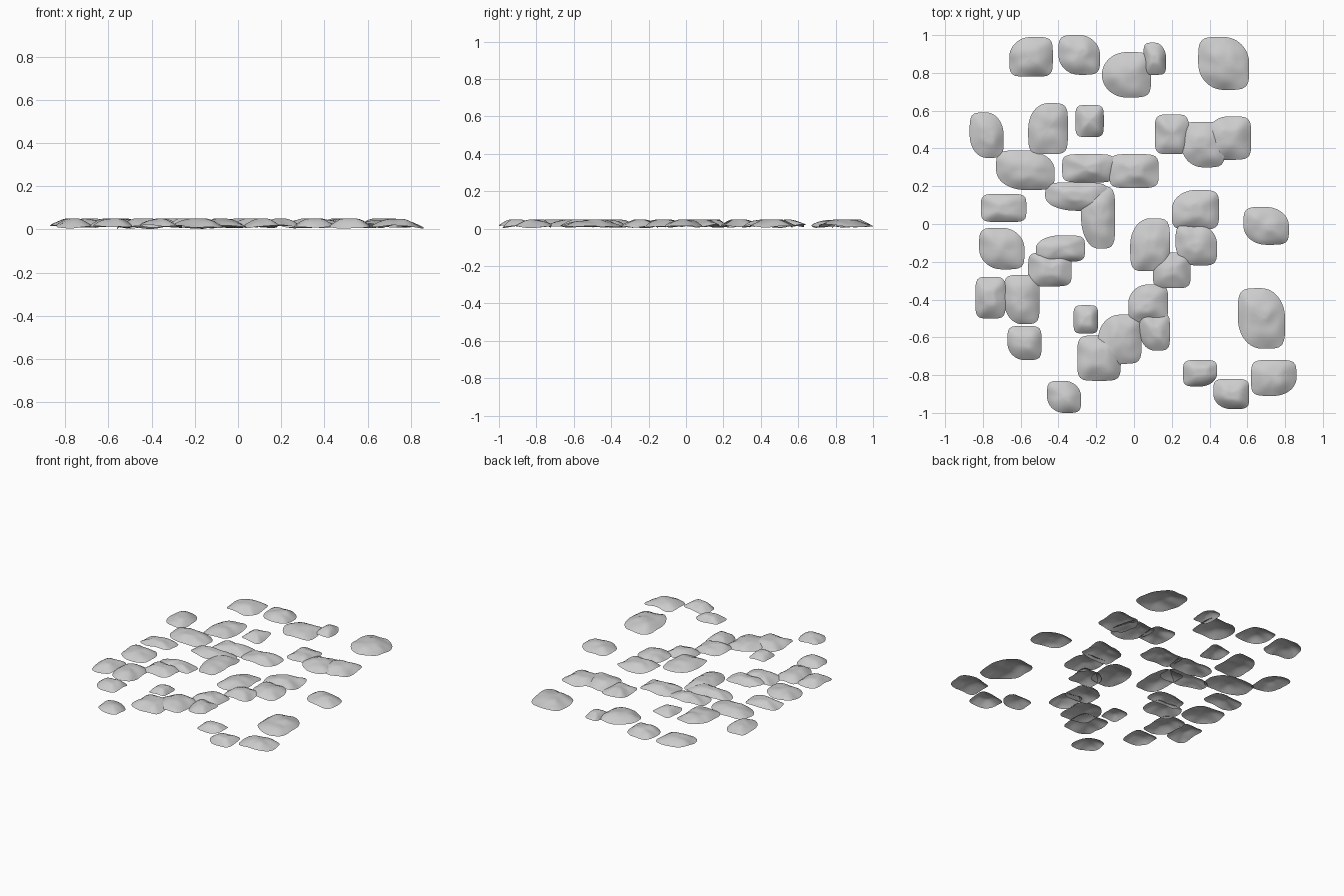
import bpy, bmesh, math
from mathutils import Vector, noise

if "Cube" in bpy.data.objects:
    bpy.data.objects.remove(bpy.data.objects["Cube"])

# Each stone: x min, x max, y min, y max, and its strongly worn corners
BACK = [
    (-.66, -.43, .78, .99, "NW"), (-.40, -.18, .79, 1.0, "SW NE"),
    (-.17, .09, .67, .91, "SW NW"), (.05, .17, .79, .96, "NE"),
    (.34, .61, .71, .99, "SW NE"), (-.87, -.69, .35, .59, "NE SW"),
    (-.56, -.35, .37, .64, "NW"), (-.31, -.16, .46, .63, ""),
    (.11, .29, .37, .58, ""), (.25, .48, .30, .54, "SW"),
    (.38, .62, .34, .57, "NW"), (-.73, -.42, .18, .39, "SW NE"),
    (-.38, -.10, .22, .37, ""), (-.13, .13, .19, .37, ""),
]
MIDDLE = [
    (-.47, -.14, .07, .22, "SW"), (-.28, -.10, -.13, .20, "SW"),
    (-.81, -.57, .01, .16, ""), (-.82, -.58, -.24, -.02, "NE SW"),
    (-.52, -.26, -.20, -.06, "NW"), (-.56, -.33, -.33, -.15, ""),
    (-.84, -.68, -.50, -.28, ""), (-.69, -.50, -.53, -.27, "SW"),
    (-.02, .19, -.25, .03, "NW"), (.10, .30, -.34, -.15, "NW"),
    (.20, .45, -.03, .18, "NW"), (.22, .44, -.22, .00, "SW NE"),
    (.58, .82, -.11, .09, "SW NE"),
]
FRONT = [
    (-.67, -.49, -.72, -.54, "SW"), (-.46, -.28, -1.0, -.83, "NE SW"),
    (-.32, -.19, -.58, -.43, ""), (-.30, -.07, -.83, -.59, ""),
    (-.19, .04, -.74, -.48, "NW"), (-.03, .18, -.52, -.32, "NW"),
    (.03, .19, -.67, -.47, "SW"), (.55, .80, -.66, -.34, "NE SW"),
    (.26, .44, -.86, -.72, "SE"), (.42, .61, -.98, -.82, "SW"),
    (.62, .86, -.91, -.72, "SE"),
]
SIDES, RINGS, TOP = 48, 9, 0.05


def outline(a, worn):
    """Rounded-square outline on [-1, 1], flatter at the worn corners."""
    c, s = math.cos(a), math.sin(a)
    corner = ("N" if s > 0 else "S") + ("E" if c > 0 else "W")
    n = 2.0 if corner in worn else 5.0
    r = (abs(c) ** n + abs(s) ** n) ** (-1 / n)
    return r * c, r * s


def stone(name, x0, x1, y0, y1, worn, seed):
    """Shallow, lumpy, open-bottomed stone cap."""
    bm = bmesh.new()
    cx, cy, hx, hy = (x0 + x1) / 2, (y0 + y1) / 2, (x1 - x0) / 2, (y1 - y0) / 2

    def vert(px, py, t):
        x, y = cx + hx * px * t, cy + hy * py * t
        rim = 0.014 + 0.016 * noise.noise(Vector((x * 9, y * 9, seed)))
        lump = noise.noise(Vector((x * 14, y * 14, seed + 5.3)))
        z = rim + (0.052 - rim) * (1 - t ** 1.9) + 0.009 * lump * (1 - t ** 4)
        return bm.verts.new((x, y, max(0.0, min(TOP, z))))

    centre = vert(0, 0, 0)
    rings = []
    for k in range(1, RINGS + 1):
        rings.append([vert(*outline(2 * math.pi * i / SIDES, worn), k / RINGS)
                      for i in range(SIDES)])
    for i in range(SIDES):
        j = (i + 1) % SIDES
        bm.faces.new((centre, rings[0][i], rings[0][j]))
        for a, b in zip(rings, rings[1:]):
            bm.faces.new((a[i], b[i], b[j], a[j]))
    for f in bm.faces:
        f.smooth = True
    mesh = bpy.data.meshes.new(name)
    bm.to_mesh(mesh)
    bm.free()
    bpy.context.collection.objects.link(bpy.data.objects.new(name, mesh))


# Scatter of paving stones, row group by row group
for g, (label, group) in enumerate((("back", BACK), ("middle", MIDDLE), ("front", FRONT))):
    for i, spec in enumerate(group):
        stone(f"{label}_stone_{i + 1}", *spec, seed=g * 40 + i * 2.7)
